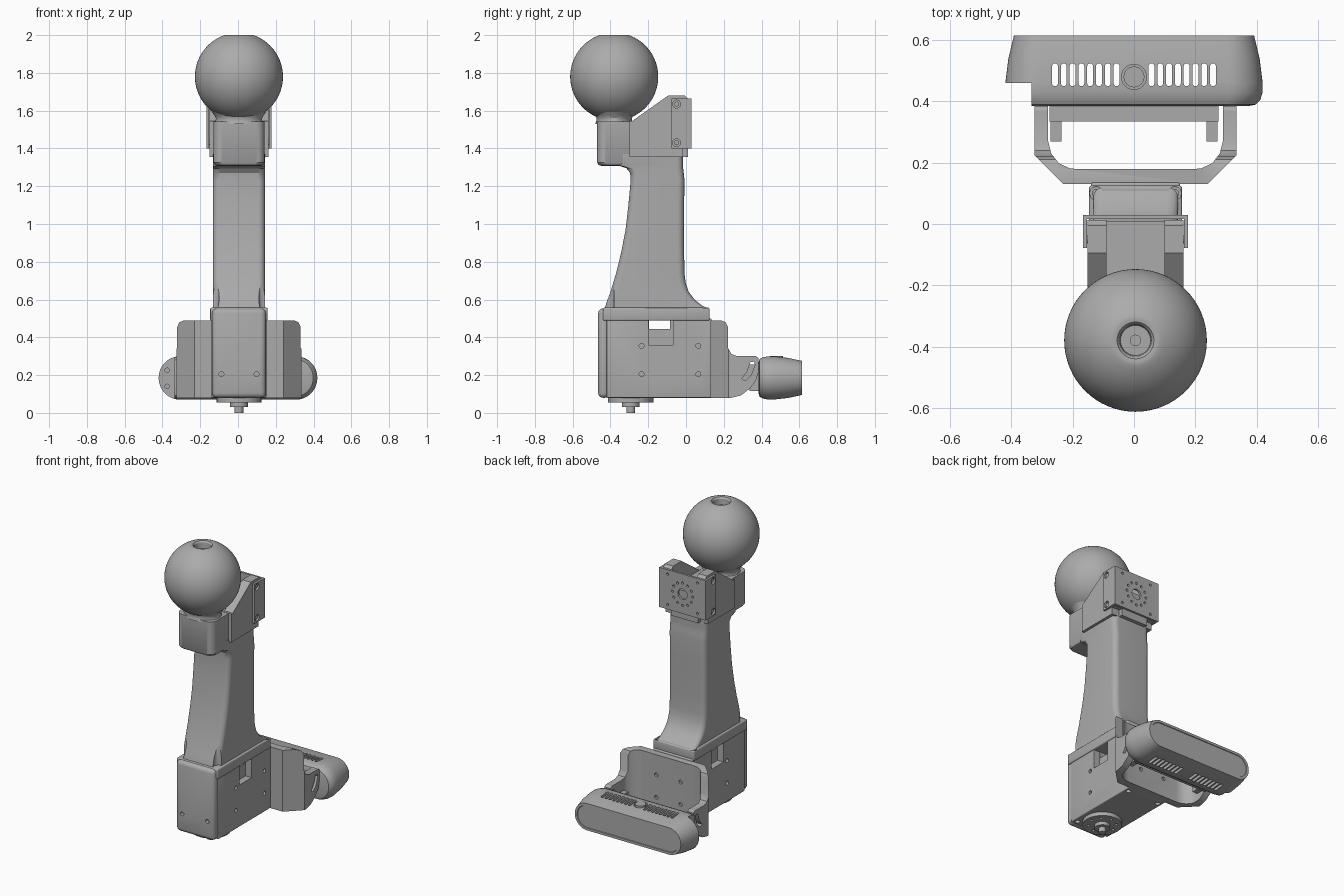
import bpy, bmesh, math

old = bpy.data.objects.get("Cube")
if old:
    bpy.data.objects.remove(old, do_unlink=True)

grey = bpy.data.materials.new("plain_grey")
grey.use_nodes = True
grey.diffuse_color = (0.41, 0.41, 0.41, 1)
grey.node_tree.nodes["Principled BSDF"].inputs["Base Color"].default_value = (0.41, 0.41, 0.41, 1)
CX = 0.005  # centre line of the arm
parts = []


# ---- helpers ----
def place(axis, a, b, t):
    return {"x": (t, a, b), "y": (a, t, b), "z": (a, b, t)}[axis]


def loft(name, axis, rings, keep=True):
    """Skin closed outlines, given as (position along axis, 2D points)."""
    bm = bmesh.new()
    loops = [[bm.verts.new(place(axis, a, b, t)) for a, b in pts] for t, pts in rings]
    n = len(loops[0])
    for low, high in zip(loops, loops[1:]):
        for i in range(n):
            j = (i + 1) % n
            bm.faces.new((low[i], low[j], high[j], high[i]))
    bm.faces.new(loops[0][::-1])
    bm.faces.new(loops[-1])
    bmesh.ops.recalc_face_normals(bm, faces=bm.faces)
    mesh = bpy.data.meshes.new(name)
    bm.to_mesh(mesh)
    bm.free()
    mesh.materials.append(grey)
    ob = bpy.data.objects.new(name, mesh)
    bpy.context.collection.objects.link(ob)
    if keep:
        parts.append(ob)
    return ob


def prism(name, axis, pts, lo, hi, keep=True):
    return loft(name, axis, [(lo, pts), (hi, pts)], keep)


def round_rect(a, b, ha, hb, r, steps=8):
    pts = []
    for k, (sa, sb) in enumerate(((1, 1), (-1, 1), (-1, -1), (1, -1))):
        for i in range(steps + 1):
            t = math.pi / 2 * (k + i / steps)
            pts.append((a + sa * (ha - r) + r * math.cos(t), b + sb * (hb - r) + r * math.sin(t)))
    return pts


def circle(a, b, r, n=24):
    return [(a + r * math.cos(2 * math.pi * i / n), b + r * math.sin(2 * math.pi * i / n)) for i in range(n)]


def rod(name, axis, a, b, r, lo, hi, keep=True):
    return prism(name, axis, circle(a, b, r), lo, hi, keep)


def apply(ob, mod):
    bpy.context.view_layer.objects.active = ob
    bpy.ops.object.modifier_apply(modifier=mod.name)


def box(name, x, y, z, bevel=0.0, keep=True):
    ob = prism(name, "z", [(x[0], y[0]), (x[1], y[0]), (x[1], y[1]), (x[0], y[1])], z[0], z[1], keep)
    if bevel:
        mod = ob.modifiers.new("bevel", "BEVEL")
        mod.width, mod.segments = bevel, 3
        apply(ob, mod)
    return ob


def cut(ob, tool, operation="DIFFERENCE"):
    mod = ob.modifiers.new("cut", "BOOLEAN")
    mod.object, mod.operation = tool, operation
    apply(ob, mod)
    bpy.data.objects.remove(tool, do_unlink=True)


def drill(ob, axis, a, b, r, lo, hi):
    cut(ob, rod("drill", axis, a, b, r, lo, hi, False))


def span(half, mid=CX):
    return (mid - half, mid + half)


# ---- base housing ----
body = box("base_body", span(0.145), (-0.42, 0.135), (0.08, 0.50), 0.006)
cut(body, box("window", (-0.5, 0.5), (-0.195, -0.085), (0.445, 0.492), 0, False))
for s in (-1, 1):
    cut(body, box("pocket", span(0.06, CX + s * 0.16), (-0.198, -0.07), (0.36, 0.49), 0, False))
    for y in (-0.235, 0.065):
        for z in (0.205, 0.355):
            drill(body, "x", y, z, 0.013, *span(0.03, CX + s * 0.155))
    for y in (-0.39, 0.09):
        drill(body, "z", CX + s * 0.115, y, 0.016, 0.05, 0.1)

cover = box("base_front", span(0.142), (-0.465, -0.405), (0.08, 0.553), 0.025)
cap = box("base_cap", span(0.152), (-0.44, 0.125), (0.488, 0.557), 0.008)
for s in (-1, 1):
    drill(cover, "y", CX + s * 0.093, 0.205, 0.013, -0.5, -0.44)
    drill(cap, "z", CX + s * 0.128, 0.1, 0.022, 0.54, 0.6)
    rod("cap_screw", "z", CX + s * 0.128, 0.1, 0.014, 0.53, 0.55)

# ---- turntable under the base ----
flange = rod("turntable_flange", "z", CX, -0.293, 0.12, 0.055, 0.085)
for i in range(8):
    t = math.pi / 4 * i
    drill(flange, "z", CX + 0.085 * math.cos(t), -0.293 + 0.085 * math.sin(t), 0.009, 0.03, 0.07)
rod("turntable_hub", "z", CX, -0.293, 0.047, 0.032, 0.06)
rod("turntable_shaft", "z", CX, -0.293, 0.023, 0.0, 0.04)

# ---- column: height, front edge, back edge ----
sections = [(0.55, -0.43, 0.12), (0.57, -0.425, 0.083), (0.60, -0.415, 0.045), (0.64, -0.40, 0.015),
            (0.69, -0.385, -0.002), (0.74, -0.37, -0.008), (0.85, -0.343, -0.01), (0.97, -0.32, -0.01),
            (1.10, -0.305, -0.01), (1.23, -0.293, -0.008), (1.27, -0.296, -0.012), (1.295, -0.315, -0.015),
            (1.308, -0.355, -0.015), (1.37, -0.355, -0.015)]
column = loft("column", "z", [(z, round_rect(CX, (f + b) / 2, 0.138, (b - f) / 2, 0.035)) for z, f, b in sections])
for s in (-1, 1):
    drill(column, "z", CX + s * 0.135, -0.41, 0.03, 0.555, 0.72)

# ---- head bracket ----
cheek = [(-0.30, 1.355), (-0.015, 1.355), (-0.015, 1.40), (0.013, 1.40), (0.013, 1.66),
         (-0.005, 1.68), (-0.095, 1.68), (-0.285, 1.545), (-0.30, 1.545)]
for side, s in (("right", -1), ("left", 1)):
    prism(side + "_cheek", "x", cheek, *span(0.031, CX + s * 0.125))
box("bracket_core", span(0.1), (-0.29, 0.01), (1.355, 1.545))
loft("ball_socket", "z", [(z, round_rect(CX, -0.34, 0.135 - d, 0.13 - d, 0.045))
                          for z, d in ((1.308, 0.02), (1.312, 0.008), (1.325, 0), (1.543, 0))])

# ---- motor plate, wrapped around the bracket ----
w, t = 0.172, 0.014
u_shape = [(-w, -0.078), (-w, 0.03), (w, 0.03), (w, -0.078), (w - t, -0.078),
           (w - t, 0.03 - t), (t - w, 0.03 - t), (t - w, -0.078)]
plate = prism("motor_plate", "z", [(CX + x, y) for x, y in u_shape], 1.40, 1.665)
drill(plate, "y", CX, 1.53, 0.035, 0, 0.1)
for i in range(12):
    a = math.pi / 6 * i
    drill(plate, "y", CX + 0.075 * math.cos(a), 1.53 + 0.075 * math.sin(a), 0.008, 0, 0.1)
for s in (-1, 1):
    for z in (1.43, 1.635):
        drill(plate, "x", -0.05, z, 0.021, *span(0.05, CX + s * 0.172))
        drill(plate, "y", CX + s * 0.11, z, 0.008, 0, 0.1)
        rod("plate_screw", "x", -0.05, z, 0.013, *span(0.012, CX + s * 0.153))

# ---- ball with a drilled top ----
R, ZC = 0.233, 1.78
outline = [(R * math.cos(math.radians(d)), ZC + R * math.sin(math.radians(d))) for d in range(-86, 71, 4)]
outline += [(0.072, 2.0), (0.06, 1.998), (0.052, 1.988), (0.049, 1.95), (0.017, 1.95), (0.017, 1.88)]
loft("ball", "z", [(z, circle(CX, -0.38, r, 64)) for r, z in outline])
neck = [(1.53, 0.1), (1.545, 0.095), (1.56, 0.094), (1.575, 0.1), (1.592, 0.11)]
loft("ball_neck", "z", [(z, [(CX + (x - CX) * 1.3, y) for x, y in circle(CX, -0.38, r, 48)]) for z, r in neck])

# ---- rear cradle: plan outline trimmed by its side outline ----
half = [(0.235, 0.13), (0.33, 0.225), (0.33, 0.39), (0.285, 0.39), (0.285, 0.27),
        (0.275, 0.23), (0.25, 0.198), (0.215, 0.182), (0.19, 0.179)]
plan = [(CX + x, y) for x, y in half] + [(CX - x, y) for x, y in half[::-1]]
trim = [(0.1, 0.08), (0.24, 0.08), (0.29, 0.092), (0.34, 0.13), (0.37, 0.17), (0.385, 0.22), (0.385, 0.29),
        (0.37, 0.30), (0.27, 0.30), (0.24, 0.312), (0.222, 0.345), (0.222, 0.455), (0.21, 0.48),
        (0.185, 0.49), (0.1, 0.49)]
cradle = prism("rear_cradle", "z", plan, 0.0, 0.6)
cut(cradle, prism("trim", "x", trim, -0.6, 0.6, False), "INTERSECT")
slot = [(0.295, 0.18), (0.315, 0.17), (0.345, 0.20), (0.365, 0.255), (0.36, 0.272), (0.34, 0.268), (0.325, 0.22)]
cut(cradle, prism("tilt_slot", "x", slot, -0.6, 0.6, False))
for s in (-1, 1):
    for z in (0.205, 0.355):
        drill(cradle, "y", CX + s * 0.09, z, 0.013, 0.165, 0.25)

# ---- sensor bar ----
shape = [(0.385, 0.375, 0.085), (0.39, 0.398, 0.10), (0.405, 0.412, 0.108), (0.43, 0.42, 0.114),
         (0.46, 0.42, 0.115), (0.54, 0.41, 0.106), (0.615, 0.392, 0.09), (0.615, 0.375, 0.074), (0.611, 0.373, 0.072)]
bar = loft("sensor_bar", "y", [(y, round_rect(0, 0.185, a, b, b - 0.001, 12)) for y, a, b in shape])
cut(bar, box("end_notch", (-0.6, -0.335), (0.3, 0.46), (0, 0.5), 0, False))
for z in (0.14, 0.225):
    drill(bar, "y", -0.375, z, 0.012, 0.44, 0.475)
for s in (-1, 1):
    for i in range(8):
        vent = round_rect(s * (0.057 + 0.0287 * i), 0.487, 0.0095, 0.037, 0.009, 4)
        cut(bar, prism("vent", "z", vent, 0, 0.5, False))
drill(bar, "z", 0, 0.48, 0.041, 0.285, 0.4)
rod("sensor_button", "z", 0, 0.48, 0.034, 0.26, 0.302)

# ---- tilting mount between cradle and sensor bar ----
box("sensor_mount", span(0.275, 0), (0.335, 0.39), (0.115, 0.255))
for side, s in (("right", -1), ("left", 1)):
    box(side + "_mount_tab", span(0.018, s * 0.255), (0.27, 0.34), (0.13, 0.24))

# ---- smooth round surfaces, keep edges sharp ----
bpy.ops.object.select_all(action="DESELECT")
for ob in parts:
    ob.select_set(True)
bpy.context.view_layer.objects.active = parts[0]
bpy.ops.object.shade_smooth_by_angle(angle=math.radians(32))
